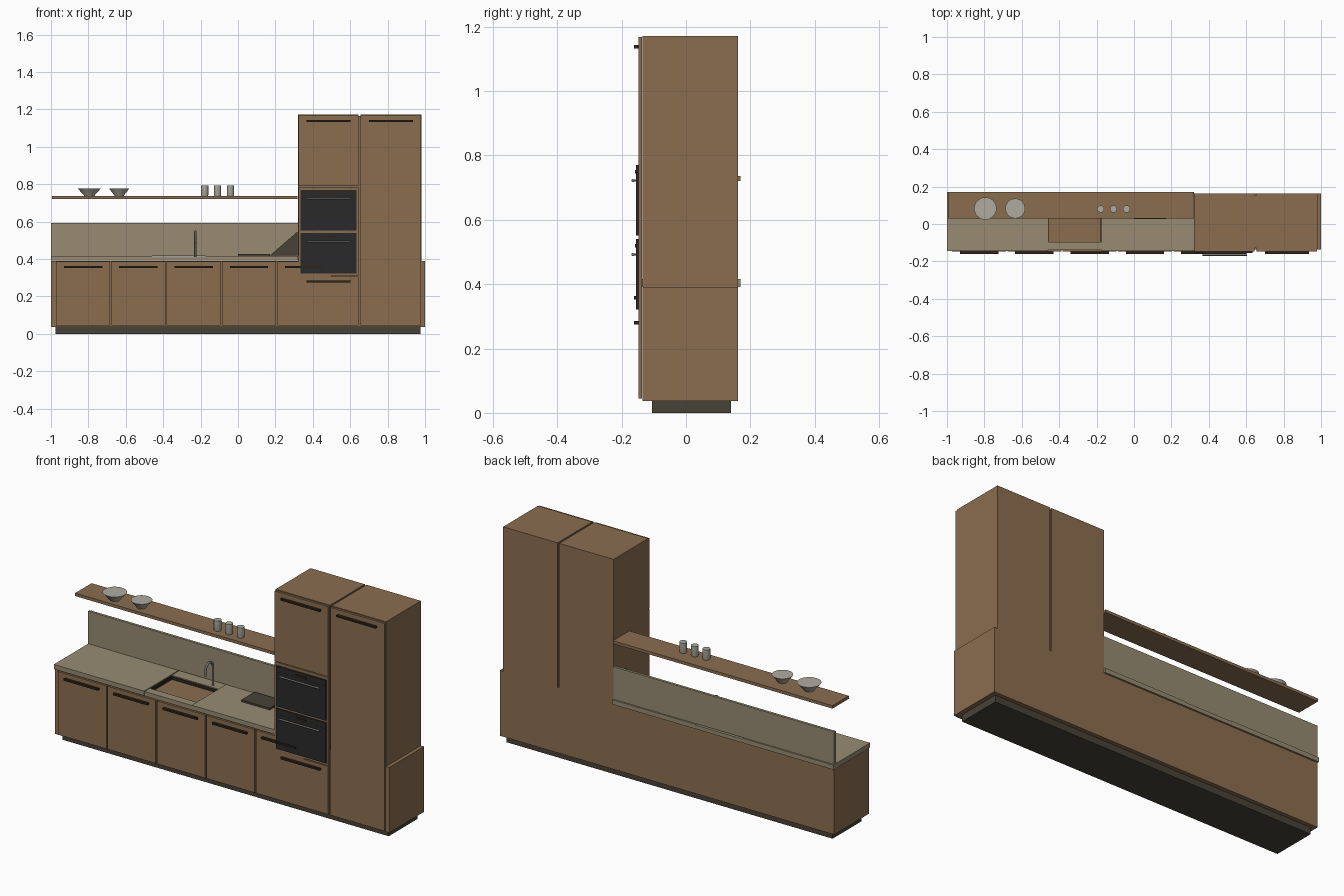
import bpy, math
from mathutils import Vector

cube = bpy.data.objects.get("Cube")
if cube:
    bpy.data.objects.remove(cube, do_unlink=True)


def material(name, r, g, b):
    m = bpy.data.materials.new(name)
    m.use_nodes = True
    m.diffuse_color = (r, g, b, 1)
    m.node_tree.nodes["Principled BSDF"].inputs["Base Color"].default_value = (r, g, b, 1)
    return m


WOOD = material("walnut wood", .26, .155, .08)
STONE = material("beige stone", .31, .26, .17)
PLINTH = material("dark plinth", .065, .055, .038)
HANDLE = material("dark bronze", .025, .018, .012)
GLASS = material("black oven glass", .023, .023, .024)
STEEL = material("brushed steel", .2, .19, .17)
CERAMIC = material("pale ceramic", .42, .41, .35)


def mesh(name, verts, faces, mat):
    me = bpy.data.meshes.new(name)
    me.from_pydata(verts, [], faces)
    me.materials.append(mat)
    ob = bpy.data.objects.new(name, me)
    bpy.context.collection.objects.link(ob)
    return ob


def prism(name, outline, y0, y1, mat):
    """Extrude an xz outline (counter-clockwise from the front) along y."""
    n = len(outline)
    verts = [(x, y, z) for y in (y0, y1) for x, z in outline]
    faces = [tuple(range(n)), tuple(range(2 * n - 1, n - 1, -1))]
    faces += [(i, i + n, (i + 1) % n + n, (i + 1) % n) for i in range(n)]
    return mesh(name, verts, faces, mat)


def box(name, xs, ys, zs, mat):
    (a, b), (c, d) = xs, zs
    return prism(name, [(a, c), (b, c), (b, d), (a, d)], *ys, mat)


def lathe(name, profile, x, y, mat, sides=24):
    """Spin an (r, z) profile about a vertical axis and cap both ends."""
    verts = [(x + r * math.cos(t), y + r * math.sin(t), z) for r, z in profile
             for t in (math.tau * i / sides for i in range(sides))]
    faces = [tuple(reversed(range(sides))),
             tuple(range(len(verts) - sides, len(verts)))]
    for k in range(len(profile) - 1):
        for i in range(sides):
            j = (i + 1) % sides
            faces.append((k * sides + i, k * sides + j, (k + 1) * sides + j, (k + 1) * sides + i))
    ob = mesh(name, verts, faces, mat)
    bpy.context.view_layer.objects.active = ob
    ob.select_set(True)
    bpy.ops.object.shade_smooth_by_angle(angle=math.radians(30))
    ob.select_set(False)
    return ob


def tube(name, points, radius, mat):
    cu = bpy.data.curves.new(name, "CURVE")
    cu.dimensions = "3D"
    cu.bevel_depth, cu.bevel_resolution, cu.use_fill_caps = radius, 2, True
    sp = cu.splines.new("POLY")
    sp.points.add(len(points) - 1)
    for p, co in zip(sp.points, points):
        p.co = (*co, 1)
    cu.materials.append(mat)
    ob = bpy.data.objects.new(name, cu)
    bpy.context.collection.objects.link(ob)
    return ob


BODY = (-.135, .162)      # carcass depth
DOOR = (-.148, -.137)     # door depth


def door(name, xs, zs, handle_z, handle_width=.205):
    box(name, xs, DOOR, zs, WOOD)
    mid = sum(xs) / 2
    box(name + "_handle", (mid - handle_width / 2, mid + handle_width / 2),
        (-.161, -.148), (handle_z - .005, handle_z + .005), HANDLE)


# Base run on its plinth
box("plinth", (-.975, .975), (-.105, .14), (0, .037), PLINTH)
box("base_cabinet", (-1, 1), BODY, (.037, .39), WOOD)
for i in range(5):
    left = -.972 + i * .2955
    door(f"base_door_{i + 1}", (left, left + .288), (.045, .386), .358)

# Worktop in three pieces, the middle one framing the sink opening
TOP = (.391, .416)
LOW = (.391, .412)
box("worktop_left", (-1, -.46), (-.145, .17), TOP, STONE)
box("worktop_right", (-.175, .32), (-.145, .17), TOP, STONE)
box("sink_front_ledge", (-.46, -.175), (-.14, -.095), LOW, STONE)
box("sink_back_ledge", (-.46, -.175), (.09, .17), LOW, STONE)
for side, x in (("left", -.459), ("right", -.179)):
    box(f"sink_rim_{side}", (x, x + .003), (-.095, .09), (.391, .411), HANDLE)
box("sink_rim_back", (-.459, -.176), (.087, .09), (.391, .407), HANDLE)
box("splashback", (-1, .32), (.148, .162), (.416, .592), STONE)

# Arched tap
arch = [Vector((-.228, .08 + .032 * math.cos(t), .515 + .032 * math.sin(t)))
        for t in (math.pi * i / 10 for i in range(11))]
tube("tap", [(-.228, .112, .412)] + arch + [(-.228, .048, .485)], .006, STEEL)

# Dark hob panel with a sloping rest beside the tall unit
box("hob_panel", (0, .17), (.028, .14), (.416, .426), PLINTH)
prism("sloping_rest", [(.17, .418), (.318, .418), (.318, .546)], .06, .14, PLINTH)

# Tall oven unit and tall larder
TALL = (.037, 1.172)
box("oven_unit", (.32, .645), BODY, TALL, WOOD)
box("larder_unit", (.655, .98), BODY, TALL, WOOD)
box("unit_gap_filler", (.645, .655), (-.128, .155), (.037, 1.165), WOOD)
door("oven_unit_drawer", (.323, .643), (.045, .305), .28, .235)
box("oven_surround", (.323, .643), DOOR, (.309, .786), WOOD)
door("oven_unit_door", (.323, .643), (.79, 1.168), 1.138, .235)
door("larder_door", (.656, .979), (.045, 1.168), 1.138, .235)

# Two stacked ovens
for name, z in (("lower_oven", .322), ("upper_oven", .552)):
    box(name, (.335, .633), (-.155, -.14), (z, z + .218), GLASS)
    box(name + "_door_line", (.335, .633), (-.1555, -.15), (z + .185, z + .188), HANDLE)
    box(name + "_display", (.452, .515), (-.159, -.15), (z + .192, z + .203), HANDLE)
    tube(name + "_handle", [(.365, -.165, z + .17), (.603, -.165, z + .17)], .005, STEEL)
    for x in (.38, .588):
        tube(name + "_handle_post", [(x, -.165, z + .17), (x, -.15, z + .17)], .003, STEEL)

# Wall shelf with bowls and cups
box("wall_shelf", (-.995, .318), (.03, .17), (.72, .736), WOOD)
for i, (x, r) in enumerate(((-.795, .06), (-.635, .053))):
    lathe(f"bowl_{i + 1}", [(r * .45, .736), (r * .5, .742), (r * .9, .768), (r, .776)],
          x, .083, CERAMIC, 32)
for i in range(3):
    lathe(f"cup_{i + 1}", [(.017, .736), (.019, .742), (.019, .792)], -.178 + i * .069, .08, CERAMIC)
